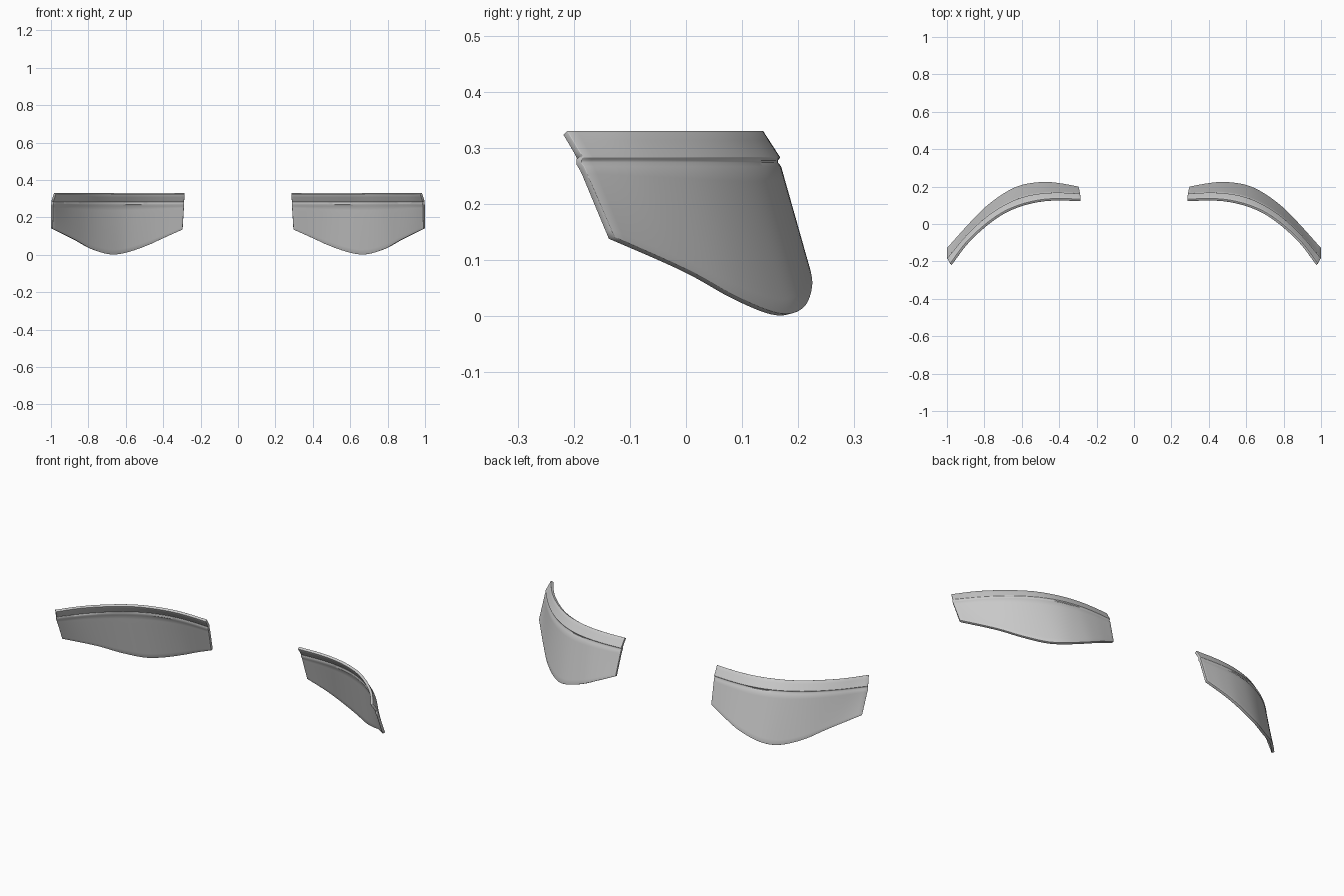
import bpy, bmesh
from mathutils import Vector

if "Cube" in bpy.data.objects:
    bpy.data.objects.remove(bpy.data.objects["Cube"])


def spline(points, n):
    """Sample a smooth curve through the points."""
    p = [Vector(q) for q in points]
    p = [2 * p[0] - p[1]] + p + [2 * p[-1] - p[-2]]
    out = []
    for k in range(n + 1):
        s = k / n * (len(p) - 3)
        i = min(int(s), len(p) - 4)
        t = s - i
        a, b, c, d = p[i:i + 4]
        out.append(0.5 * (2 * b + (c - a) * t + (2 * a - 5 * b + 4 * c - d) * t * t
                          + (3 * b - a - 3 * c + d) * t ** 3))
    return out


N = 48
# Guide curves of the convex face: top rim, groove line and swept lower edge
rim = spline([(x, y, 0.331) for x, y in (
    (.285, .133), (.4, .137), (.5, .13), (.6, .107),
    (.7, .065), (.8, -.005), (.9, -.1), (.984, -.212))], N)
groove = spline([(x, y, 0.283) for x, y in (
    (.288, .163), (.4, .168), (.5, .163), (.6, .142),
    (.7, .098), (.8, .03), (.9, -.065), (.999, -.183))], N)
lower = spline([(.296, .2, .138), (.4, .219, .092), (.49, .225, .052),
                (.6, .209, .015), (.69, .168, .005), (.79, .095, .033),
                (.88, .005, .082), (1.0, -.128, .142)], N)

# Flared lip, pressed groove, then the tapering body
columns = []
for t, g, b in zip(rim, groove, lower):
    inward = Vector((t.x - g.x, t.y - g.y, 0))
    col = [t, t.lerp(g, .35), t.lerp(g, .7), t.lerp(g, .9), g]
    col.append(g + inward * .13 + Vector((0, 0, -.005)))
    col.append(g + inward * .13 + Vector((0, 0, -.009)))
    start = g - inward * .05 + Vector((0, 0, -.016))
    col += [start.lerp(b, k / 10) for k in range(11)]
    columns.append(col)

bm = bmesh.new()
grid = [[bm.verts.new(p) for p in col] for col in columns]
for a, b in zip(grid, grid[1:]):
    for j in range(len(a) - 1):
        bm.faces.new((a[j], b[j], b[j + 1], a[j + 1]))
mesh = bpy.data.meshes.new("curved_panels")
bm.to_mesh(mesh)
bm.free()
panel = bpy.data.objects.new("curved_panels", mesh)
bpy.context.collection.objects.link(panel)
bpy.context.view_layer.objects.active = panel
panel.select_set(True)
bpy.ops.object.shade_smooth_by_angle(angle=0.7)

# Shell thickness toward the concave side, softened edges, mirrored pair
solid = panel.modifiers.new("shell", 'SOLIDIFY')
solid.thickness = 0.014
solid.offset = -1
bevel = panel.modifiers.new("soft_edges", 'BEVEL')
bevel.width = 0.003
bevel.segments = 2
bevel.limit_method = 'ANGLE'
bevel.angle_limit = 1.0
panel.modifiers.new("mirror", 'MIRROR').use_axis[0] = True
